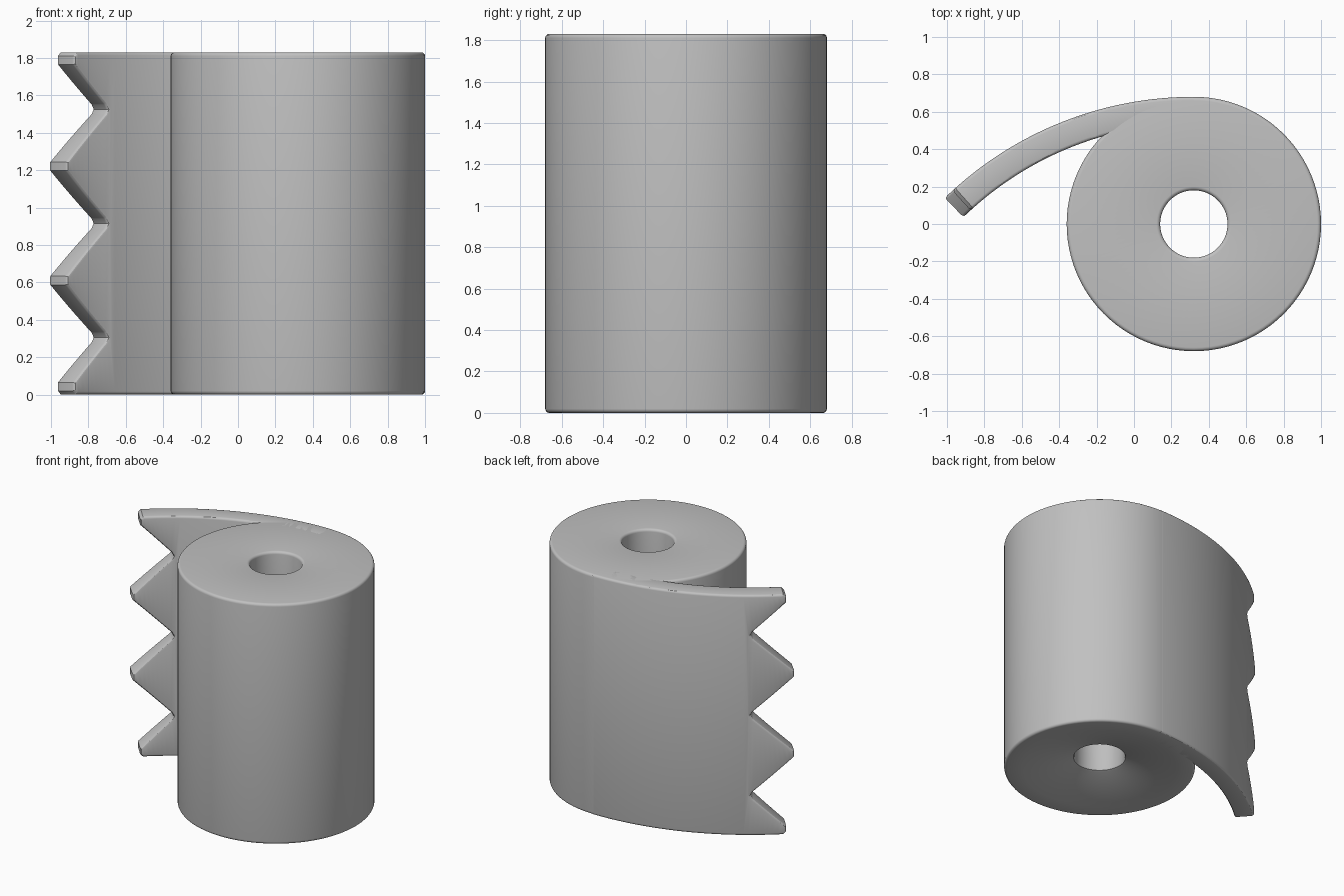
import bpy, bmesh, math
from mathutils import Vector

if "Cube" in bpy.data.objects:
    bpy.data.objects.remove(bpy.data.objects["Cube"])

H = 1.83            # overall height
CX = 0.32           # drum axis
RD = 0.68           # drum radius
RA = 1.91           # outer radius of the curved arm
THICK = 0.143       # arm thickness

gray = bpy.data.materials.new("plain gray")
gray.diffuse_color = (0.53, 0.53, 0.53, 1)
gray.use_nodes = True
gray.node_tree.nodes["Principled BSDF"].inputs["Base Color"].default_value = gray.diffuse_color


def finish(name, bm):
    bmesh.ops.recalc_face_normals(bm, faces=bm.faces[:])
    me = bpy.data.meshes.new(name)
    bm.to_mesh(me)
    bm.free()
    me.materials.append(gray)
    ob = bpy.data.objects.new(name, me)
    bpy.context.collection.objects.link(ob)
    bpy.ops.object.select_all(action='DESELECT')
    ob.select_set(True)
    bpy.context.view_layer.objects.active = ob
    bpy.ops.object.shade_smooth_by_angle(angle=math.radians(30))


def fillet(cx, cz, r, a0, a1, n=4):
    return [(cx + r * math.cos(math.radians(a0 + (a1 - a0) * i / n)),
             cz + r * math.sin(math.radians(a0 + (a1 - a0) * i / n))) for i in range(n + 1)]


# Drum: closed profile turned round its axis, with a bore and a shallow cone underneath
f = 0.02
profile = ([(0.545, 0.0)] + fillet(RD - f, f, f, -90, 0) + fillet(RD - f, H - f, f, 0, 90)
           + fillet(0.18 + f, H - f, f, 90, 180) + [(0.18, 0.105), (0.186, 0.092), (0.20, 0.086)])
N = 96
bm = bmesh.new()
rings = []
for k in range(N):
    a = 2 * math.pi * k / N
    rings.append([bm.verts.new((CX + r * math.cos(a), r * math.sin(a), z)) for r, z in profile])
for k in range(N):
    p, q = rings[k], rings[(k + 1) % N]
    for i in range(len(profile)):
        j = (i + 1) % len(profile)
        bm.faces.new((p[i], q[i], q[j], p[j]))
finish("drum", bm)

# Serrated arm: outline as (angle, height), lower half mirrored to the upper half
half = [(0, 0), (41.9, 0), (42.5, 0.02), (42.5, 0.065),
        (35.5, 0.28), (35.1, 0.305), (35.5, 0.33),
        (44.2, 0.587), (44.2, 0.633),
        (35.5, 0.89), (35.1, 0.915)]
outline = half + [(a, H - z) for a, z in reversed(half[:-1])]

# flat plate with rounded rims
bm = bmesh.new()
face = bm.faces.new([bm.verts.new((RA * math.radians(a), 0, z)) for a, z in outline])
ext = bmesh.ops.extrude_face_region(bm, geom=[face], use_keep_orig=True)
bmesh.ops.translate(bm, vec=(0, THICK, 0),
                    verts=[g for g in ext["geom"] if isinstance(g, bmesh.types.BMVert)])
bmesh.ops.recalc_face_normals(bm, faces=bm.faces[:])
rims = [e for e in bm.edges if abs(e.verts[0].co.y - e.verts[1].co.y) < 1e-5]
bmesh.ops.bevel(bm, geom=rims, offset=0.017, offset_type='OFFSET', segments=3,
                profile=0.5, affect='EDGES', clamp_overlap=False)

# slice into columns, then bend round the arm's centre
for k in range(44):
    bmesh.ops.bisect_plane(bm, geom=bm.verts[:] + bm.edges[:] + bm.faces[:], dist=1e-5,
                           plane_co=Vector((RA * math.radians(0.63 + k), 0, 0)),
                           plane_no=Vector((1, 0, 0)))
bmesh.ops.triangulate(bm, faces=[p for p in bm.faces if len(p.verts) > 4])
for v in bm.verts:
    t, r = v.co.x / RA, RA - v.co.y
    v.co.x = CX - r * math.sin(t)
    v.co.y = RD - RA + r * math.cos(t)
finish("serrated_arm", bm)
